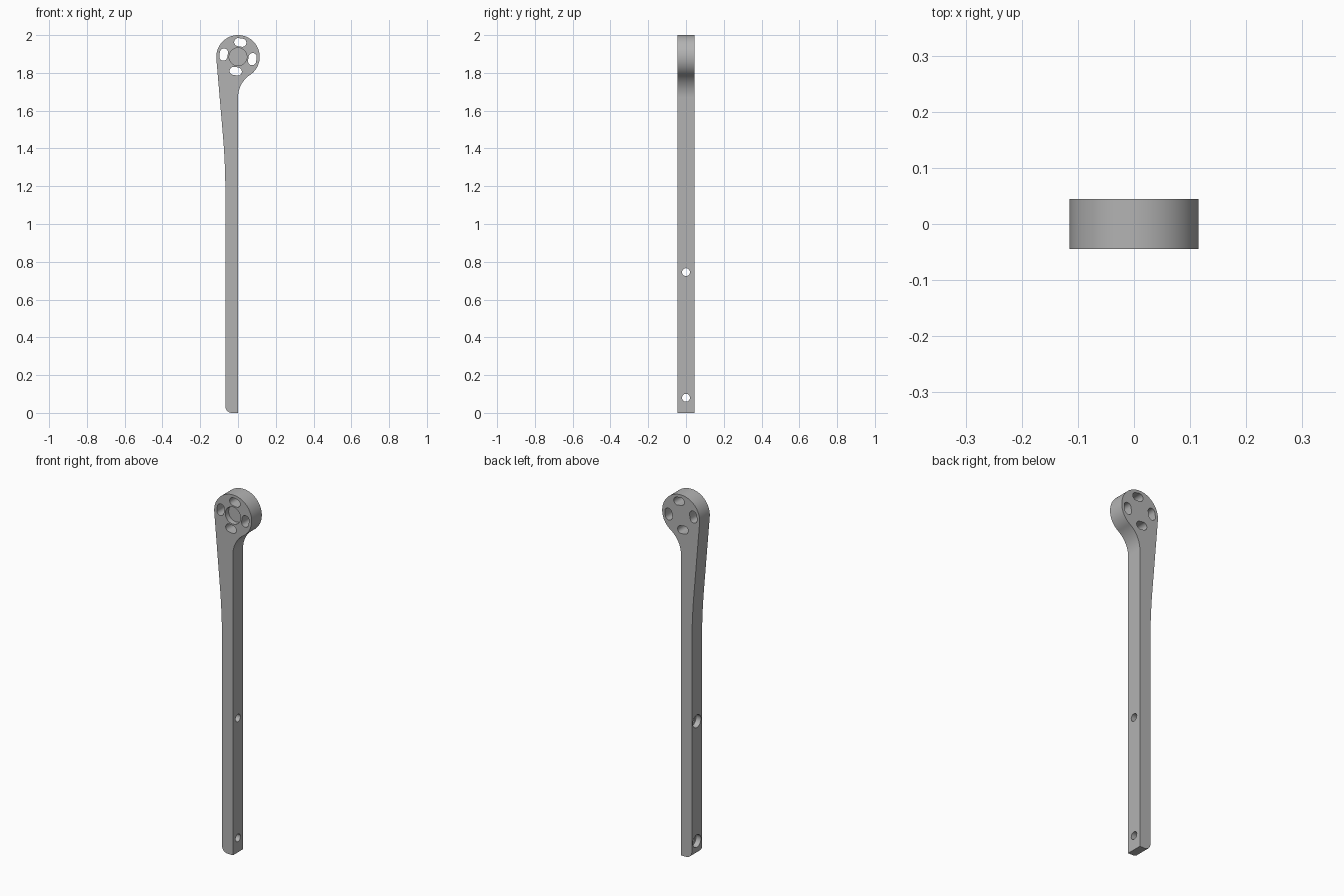
import bpy, bmesh
from math import sin, cos, pi, radians, atan2
from mathutils import Matrix, Vector

if "Cube" in bpy.data.objects:
    bpy.data.objects.remove(bpy.data.objects["Cube"], do_unlink=True)

HALF = 0.0445            # half thickness
HEAD_Z, HEAD_R = 1.885, 0.115
BACK_X = -0.067          # outer edge of the bar

grey = bpy.data.materials.new("plain grey")
grey.use_nodes = True
colour = (0.45, 0.45, 0.45, 1)
grey.diffuse_color = colour
grey.node_tree.nodes["Principled BSDF"].inputs["Base Color"].default_value = colour


def arc(cx, cz, r, a0, a1, n):
    return [(cx + r * cos(a0 + (a1 - a0) * i / n), cz + r * sin(a0 + (a1 - a0) * i / n))
            for i in range(n + 1)]


def prism(name, outline, y0, y1):
    """Extrude an (x, z) outline from y0 to y1."""
    bm = bmesh.new()
    face = bm.faces.new([bm.verts.new((x, y0, z)) for x, z in outline])
    side = bmesh.ops.extrude_face_region(bm, geom=[face])
    verts = [v for v in side["geom"] if isinstance(v, bmesh.types.BMVert)]
    bmesh.ops.translate(bm, verts=verts, vec=(0, y1 - y0, 0))
    bmesh.ops.recalc_face_normals(bm, faces=bm.faces)
    mesh = bpy.data.meshes.new(name)
    bm.to_mesh(mesh)
    bm.free()
    mesh.materials.append(grey)
    ob = bpy.data.objects.new(name, mesh)
    bpy.context.collection.objects.link(ob)
    return ob


def cut(target, cutter):
    mod = target.modifiers.new(cutter.name, "BOOLEAN")
    mod.operation, mod.solver, mod.object = "DIFFERENCE", "EXACT", cutter
    bpy.context.view_layer.objects.active = target
    bpy.ops.object.modifier_apply(modifier=mod.name)
    bpy.data.objects.remove(cutter, do_unlink=True)


# Arm outline: rounded foot, straight inner edge, fillet, round head, flared outer edge
foot_r, fillet_z = 0.035, 1.67
rise = HEAD_Z - fillet_z
fillet_r = (rise ** 2 - HEAD_R ** 2) / (2 * HEAD_R)
join = atan2(rise, -fillet_r)
lean = radians(4.9)
outline = arc(BACK_X + foot_r, foot_r, foot_r, pi, 1.5 * pi, 10) + [(0, 0)]
outline += arc(fillet_r, fillet_z, fillet_r, pi, join, 20)
outline += arc(0, HEAD_Z, HEAD_R, join - pi, pi + lean, 72)[1:]

# Gentle bend where the flare meets the straight bar
tip = Vector(outline[-1])
down = Vector((sin(lean), -cos(lean)))
bend = tip + down * ((BACK_X - tip.x) / down.x)
start, end = bend - down * 0.15, bend + Vector((0, -0.15))
for i in range(13):
    t = i / 12
    outline.append(tuple(start * (1 - t) ** 2 + bend * 2 * t * (1 - t) + end * t * t))

arm = prism("arm", outline, -HALF, HALF)

# Four slots around the head
for k in range(4):
    angle = radians(-9) + k * pi / 2
    slot = arc(0, 0.011, 0.0215, 0, pi, 12) + arc(0, -0.011, 0.0215, pi, 2 * pi, 12)
    turned = [((x + 0.077) * cos(angle) - z * sin(angle),
               (x + 0.077) * sin(angle) + z * cos(angle) + HEAD_Z) for x, z in slot]
    cut(arm, prism("slot_cutter", turned, -0.1, 0.1))

# Shallow round recess in the front of the head
cut(arm, prism("recess_cutter", arc(0, HEAD_Z, 0.047, 0, 2 * pi, 48)[:-1], -0.1, -HALF + 0.03))

# Bolt holes through the bar, counterbored on the outer edge
for z in (0.08, 0.745):
    for radius, x0, x1 in ((0.021, -0.2, 0.1), (0.035, -0.2, BACK_X + 0.03)):
        hole = prism("hole_cutter", arc(0, 0, radius, 0, 2 * pi, 32)[:-1], x0, x1)
        hole.data.transform(Matrix.Translation((0, 0, z)) @ Matrix.Rotation(-pi / 2, 4, "Z"))
        cut(arm, hole)

bpy.ops.object.select_all(action="DESELECT")
arm.select_set(True)
bpy.context.view_layer.objects.active = arm
bpy.ops.object.shade_smooth_by_angle(angle=radians(30))
